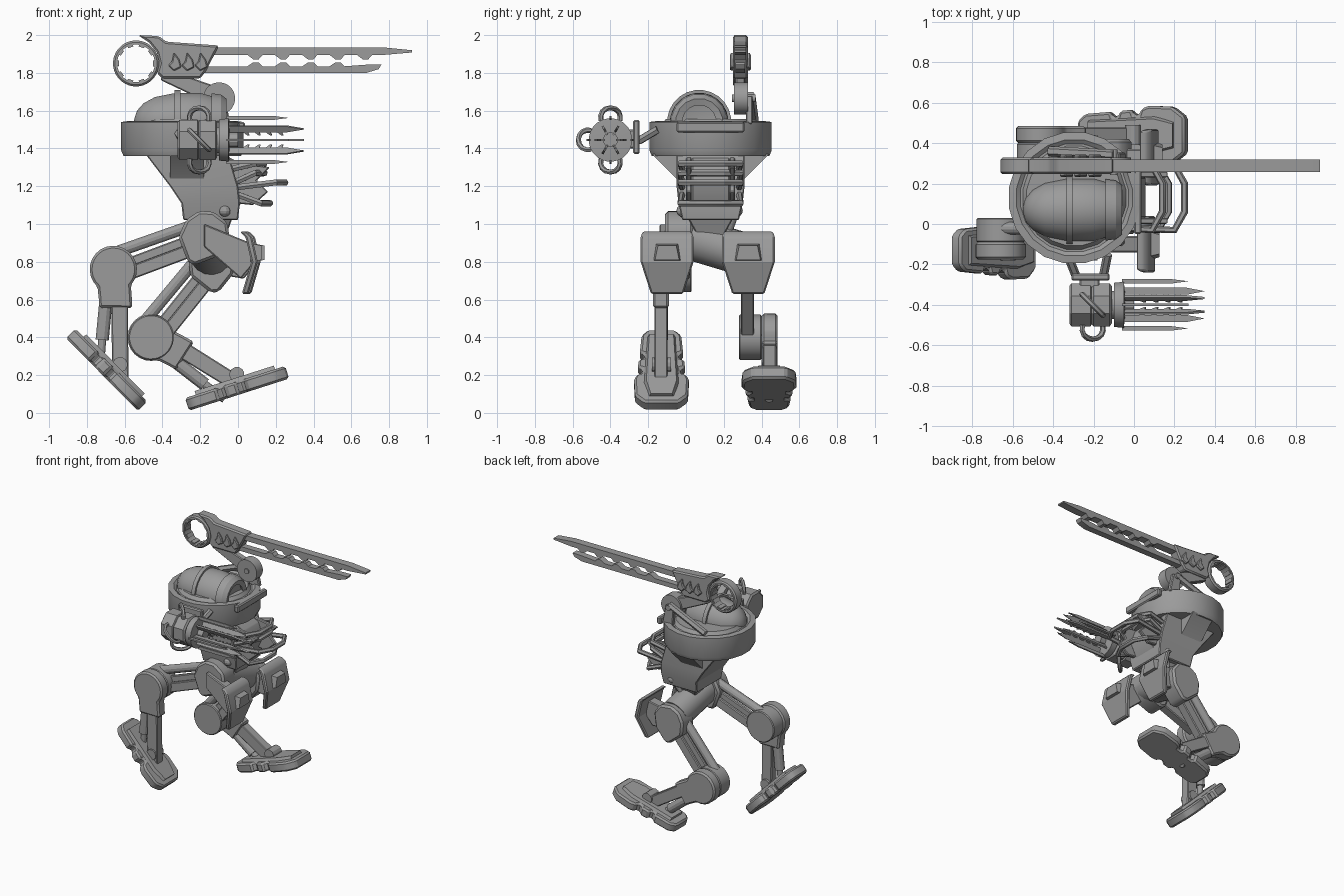
import bpy, bmesh, math
from mathutils import Vector, Quaternion

if "Cube" in bpy.data.objects:
    bpy.data.objects.remove(bpy.data.objects["Cube"])

grey = bpy.data.materials.new("plain_grey")
grey.diffuse_color = (0.33, 0.33, 0.33, 1)
grey.use_nodes = True
grey.node_tree.nodes["Principled BSDF"].inputs["Base Color"].default_value = grey.diffuse_color

def make(name, verts, faces, bevel=0.0):
    bm = bmesh.new()
    vs = [bm.verts.new(v) for v in verts]
    for f in faces:
        bm.faces.new([vs[i] for i in f])
    bmesh.ops.recalc_face_normals(bm, faces=bm.faces[:])
    me = bpy.data.meshes.new(name)
    bm.to_mesh(me)
    bm.free()
    me.materials.append(grey)
    ob = bpy.data.objects.new(name, me)
    bpy.context.collection.objects.link(ob)
    if bevel:
        m = ob.modifiers.new("bevel", 'BEVEL')
        m.width, m.segments, m.limit_method = bevel, 1, 'ANGLE'
    return ob

def loft(name, rings, bevel=0.0, wrap=False):
    n, k = len(rings[0]), len(rings)
    faces = [(a * n + i, a * n + (i + 1) % n, (a + 1) % k * n + (i + 1) % n, (a + 1) % k * n + i)
             for a in range(k if wrap else k - 1) for i in range(n)]
    if not wrap:
        faces += [tuple(range(n)), tuple(range((k - 1) * n, k * n))]
    return make(name, [v for r in rings for v in r], faces, bevel)

def prism(name, pts, y0, y1, bevel=0.006):
    return loft(name, [[(x, y, z) for x, z in pts] for y in (y0, y1)], bevel)

def box(name, x0, x1, y0, y1, z0, z1, bevel=0.008):
    return prism(name, [(x0, z0), (x1, z0), (x1, z1), (x0, z1)], y0, y1, bevel)

def tower(name, sections, bevel=0.006):
    return loft(name, [[(a, c, z), (b, c, z), (b, d, z), (a, d, z)] for z, a, b, c, d in sections], bevel)

def lathe(name, profile, origin, axis, n=24, wrap=False):
    q = Vector((0, 0, 1)).rotation_difference(Vector(axis).normalized())
    rings = [[Vector(origin) + q @ Vector((r * math.cos(t), r * math.sin(t), h))
              for t in (math.tau * (i + .5) / n for i in range(n))] for h, r in profile]
    return loft(name, rings, 0, wrap)

def rod(name, a, b, r, n=12):
    d = Vector(b) - Vector(a)
    return lathe(name, [(0, r), (d.length, r)], a, d, n)

def tube(name, pts, r):
    cu = bpy.data.curves.new(name, 'CURVE')
    cu.dimensions, cu.bevel_depth, cu.bevel_resolution, cu.use_fill_caps = '3D', r, 1, True
    sp = cu.splines.new('POLY')
    sp.points.add(len(pts) - 1)
    for p, c in zip(sp.points, pts):
        p.co = (*c, 1)
    cu.materials.append(grey)
    bpy.context.collection.objects.link(bpy.data.objects.new(name, cu))

def frame(a, b):
    """2D frame in the xz plane running from a to b, returns mapper and length"""
    a, u = Vector(a), Vector(b) - Vector(a)
    L = u.length
    u.normalize()
    v = Vector((-u.y, u.x))
    return (lambda s, t: tuple(a + u * s + v * t)), L

def circle(m, r, a0, a1, n):
    return [m(r * math.cos(a0 + (a1 - a0) * i / n), r * math.sin(a0 + (a1 - a0) * i / n)) for i in range(n + 1)]

# Legs: y is the plane between thigh and shin, s the outward side
def leg(tag, hip, knee, ankle, heel, toe, y, s, sx, sy):
    P = math.pi
    m, L = frame(knee, hip)
    at = lambda mm, u, v, yy: (lambda p: (p[0], yy, p[1]))(mm(u, v))
    prism(tag + "_thigh_beam", [m(0, -.085), m(L, -.085), m(L, -.015), m(0, -.015)], y - s * .11, y - s * .04)
    prism(tag + "_thigh_inset", [m(.1, -.02), m(L, -.02), m(L, .03), m(.1, .03)], y - s * .09, y - s * .06)
    rod(tag + "_thigh_rod", at(m, .04, .08, y - s * .07), at(m, L, .07, y - s * .07), .032)
    prism(tag + "_thigh_knee", circle(m, .12, 0, P * 1.9375, 31), y - s * .12, y)
    prism(tag + "_hip", [m(L + a, b) for a, b in ((-.13, -.1), (-.1, -.13), (.02, -.13), (.12, -.07), (.14, .02),
          (.09, .1), (.02, .13), (-.06, .11), (-.13, .04))], y - s * .13, y + s * .02, .015)
    # Shin with piston
    m, L = frame(knee, ankle)
    prism(tag + "_shin_housing", circle(m, .125, P * .25, P * 1.75, 18) + [m(.15, -.085), m(.2, -.085), m(.21, .09),
          m(.15, .09)], y, y + s * .085, .012)
    prism(tag + "_shin_bar", [m(.15, -.02), m(.15, .07), m(L, .05), m(L, -.035)], y + s * .008, y + s * .078)
    rod(tag + "_piston_rod", at(m, .12, -.045, y + s * .04), at(m, .5, -.095, y + s * .04), .022)
    rod(tag + "_piston_sleeve", at(m, .18, -.05, y + s * .04), at(m, .37, -.078, y + s * .04), .036)
    # Foot sole with side notches
    m, L = frame(heel, toe)
    half = [(0, .07), (.04, .105), (.17, .115), (.18, .09), (.21, .09), (.22, .12), (.28, .125), (.29, .1), (.32, .1),
            (.33, .13), (.37, .145), (.49, .14), (L, .09)]
    out = half + [(u, -w) for u, w in reversed(half)]
    yf = y + s * .04
    loft(tag + "_foot", [[(m(u, t)[0], yf + w, m(u, t)[1]) for u, w in out] for t in (-.035, .035)], .012)
    loft(tag + "_foot_top", [[at(m, u, t, yf + w * k) for u, w in ((.06, .08), (.4, .1), (.5, .07), (.5, -.07),
         (.4, -.1), (.06, -.08))] for t, k in ((.02, 1), (.055, .8))])
    rod(tag + "_ankle", at(m, .3, .07, yf - .05), at(m, .3, .07, yf + .05), .04)
    # Curved knee shield in front of the hip
    rows = [(.96, -.03, .13), (.93, 0, .14), (.80, .03, .14), (.63, -.02, .085)]
    loft(tag + "_shield", [[(sx + x - .035, sy - w, z), (sx + x, sy - w, z), (sx + x, sy + w, z), (sx + x - .035, sy + w, z)]
         for z, x, w in rows], .008)
    loft(tag + "_shield_boss", [[(sx + dx, sy + k * a, .85 + k * b) for a, b in ((-.08, -.05), (.08, -.05), (.06, .045), (-.06, .045))]
         for dx, k in ((0, 1), (.05, .8))])
    prism(tag + "_shield_arm", [(hip[0], hip[1] + .06), (sx - .01, .9), (sx, .78), (sx - .06, .71), (hip[0], hip[1] - .06)],
          sy - .04, sy + .04)

leg("near_leg", (-.18, .94), (-.66, .76), (-.63, .17), (-.885, .42), (-.505, .035), -.09, -1, .075, -.10)
leg("far_leg", (-.14, .80), (-.46, .40), (.02, .13), (-.27, .045), (.26, .215), .40, 1, .09, .33)
rod("pelvis", (-.17, -.06, .95), (-.14, .34, .83), .115, 16)

# Waist and leaning torso
tower("waist", [(.92, -.21, -.07, .07, .19), (1.03, -.26, -.03, .01, .25)])
tower("torso", [(1.02, -.29, 0, -.02, .28), (1.11, -.3, .01, -.04, .3), (1.2, -.36, 0, -.05, .31), (1.37, -.49, -.05, -.05, .31)])
for s in (-1, 1):
    f = lambda y, z: [(-.36, .13 + s * y, z), (-.18, .13 + s * y, z)]
    loft("torso_flare", [[f(y, z)[i] for y, z in ((.16, 1.2), (.18, 1.24), (.31, 1.37), (.16, 1.37))] for i in (0, 1)])
    lathe("waist_ball", [(.032 * math.sin(a), .032 * math.cos(a)) for a in (-1.5, -1, -.5, 0, .5, 1, 1.5)],
          (-.07, .125 + s * .145, 1.07), (0, 0, 1), 12)
    rod("waist_strut", (-.07, .125 + s * .145, 1.07), (-.14, .125 + s * .09, .92), .016)
    prism("chest_fin", [(-.06, 1.36), (0, 1.33), (.17, 1.3), (.1, 1.23), (.16, 1.17), (.08, 1.1), (-.02, 1.11)],
          .13 + s * .1, .13 + s * .13)
prism("chest_core", [(-.06, 1.36), (.02, 1.31), (.06, 1.2), (.0, 1.08)], .03, .23)
# Looped tubes on the chest
for z, x, dz in ((1.32, .14, -.03), (1.22, .25, -.03), (1.27, .14, -.06), (1.11, .17, .06)):
    tube("chest_hoop", [(-.04, -.02, z + dz), (x - .05, -.03, z), (x, .06, z), (x, .2, z), (x - .05, .29, z), (-.04, .28, z + dz)], .018)

# Round hull, deck and canopy
C = (-.295, .13, 0)
lathe("hull", [(1.36, .27), (1.36, .315), (1.39, .328), (1.54, .328), (1.545, .29), (1.53, .27)], C, (0, 0, 1), 20)
box("hull_front_plate", .0, .037, -.05, .31, 1.485, 1.54)
lathe("deck", [(1.5, .28), (1.555, .24)], C, (0, 0, 1), 20)
lathe("canopy", [(-.55, .012), (-.535, .06), (-.5, .1), (-.44, .133), (-.33, .155), (-.2, .155), (-.13, .135), (-.09, .1), (-.1, .05)],
      (0, .07, 1.54), (1, 0, 0), 24)
lathe("canopy_ridge", [(-.335, .14), (-.335, .17), (-.305, .17), (-.305, .14)], (0, .07, 1.54), (1, 0, 0), 24, True)
lathe("canopy_collar", [(-.14, .12), (-.14, .155), (-.09, .148), (-.06, .125), (-.07, .09)], (0, .07, 1.54), (1, 0, 0), 16, True)

# Side gun: mount, body, handles, collars
gy, gz = -.40, 1.445
box("gun_mount", -.31, -.12, -.28, -.245, 1.37, 1.55)
for x in (-.29, -.15):
    tube("gun_mount_strut", [(x, -.25, 1.44), (x + (.02 if x > -.2 else -.04), -.15, 1.5)], .022)
box("gun_neck", -.27, -.17, -.32, -.26, 1.4, 1.5)
lathe("gun_body", [(-.32, .1), (-.31, .115), (-.215, .115), (-.21, .105), (-.2, .115), (-.12, .115), (-.11, .1)],
      (0, gy, gz), (1, 0, 0), 8)
lathe("gun_collar", [(-.13, .07), (-.1, .07), (-.1, .11), (-.05, .115), (-.045, .06)], (0, gy, gz), (1, 0, 0), 24)
X = Vector((1, 0, 0))
for k in (1, 2, 3):
    q = Quaternion(X, k * math.pi / 2)
    pts = []
    for i in range(9):
        a = math.pi * i / 8
        w = .05 * math.cos(a) * (1 + .3 * math.sin(a))
        pts.append(Vector((-.205, gy, gz)) + q @ Vector((w, .1 + .07 * math.sin(a), w)))
    tube("gun_handle", pts, .014)
# Barrel blades: long inner ring and short outer ring
def fins(name, count, r0, r1, tip):
    for k in range(count):
        q = Quaternion(X, math.tau * k / count)
        pr = ((-.06, r0), (tip - .09, r0), (tip, (r0 + r1) / 2), (tip - .09, r1), (-.06, r1))
        loft(name, [[Vector((0, gy, gz)) + q @ Vector((x, r, t)) for x, r in pr] for t in (-.006, .006)])
fins("long_barrel_blade", 6, .05, .085, .35)
fins("short_barrel_blade", 4, .105, .128, .27)
for k in range(6):
    q = Quaternion(X, math.tau * k / 6)
    for x in (.02, .08, .14, .2):
        prong = [(x, .055), (x + .03, .03), (x + .04, .03), (x + .03, .055)]
        loft("barrel_tooth", [[Vector((0, gy, gz)) + q @ Vector((a, r, t)) for a, r in prong] for t in (-.005, .005)])
rod("gun_core", (-.06, gy, gz), (.0, gy, gz), .04)

# Overhead saw: ring, housing, two toothed blades
by = .288
R = (-.54, by, 1.85)
lathe("saw_ring", [(-.04, .1), (-.04, .112), (-.03, .122), (.03, .122), (.04, .112), (.04, .1)], R, (0, 1, 0), 32, True)
for k in range(10):
    m, _ = frame((R[0], R[2]), (R[0] + math.cos(k * .628), R[2] + math.sin(k * .628)))
    prism("ring_tooth", [m(.09, -.015), m(.105, -.015), m(.105, .015), m(.09, .015)], by - .035, by + .035, 0)
prism("saw_housing", [(-.53, 2.0), (-.42, 1.995), (-.38, 1.965), (-.1, 1.945), (-.17, 1.81), (-.2, 1.77), (-.4, 1.77),
      (-.43, 1.8), (-.415, 1.85), (-.43, 1.91), (-.47, 1.96)], by - .04, by + .04, .01)
for x in (-.34, -.27, -.2):
    prism("housing_rib", [(x - .03, 1.84), (x, 1.81), (x + .04, 1.83), (x + .03, 1.87), (x, 1.91), (x - .01, 1.86)], by - .055, by + .055)
def teeth(cs, base, tip):
    return [p for c in cs for p in ((c - .03, base), (c, tip), (c + .03, tip), (c + .05, base))]
cs = [.08 + .145 * i for i in range(5)]
up = [(-.15, 1.935), (.77, 1.935), (.92, 1.92), (.92, 1.908), (.77, 1.895)] + teeth(cs, 1.895, 1.872)[::-1] + [(-.15, 1.895)]
prism("upper_blade", up, by - .03, by + .03, 0)
low = [(-.18, 1.80), (.68, 1.80), (.745, 1.82), (.76, 1.845), (.7, 1.845)] + teeth(cs[:4], 1.835, 1.855)[::-1] + [(-.18, 1.835)]
prism("lower_blade", low, by - .025, by + .025, 0)
# Saw arm and its supports
m, L = frame((-.4, 1.79), (-.1, 1.67))
prism("saw_arm", [m(0, -.03), m(L, -.05), m(L, .05), m(0, .035)], by - .025, by + .025)
rod("saw_arm_joint", (-.1, by - .035, 1.665), (-.1, by + .04, 1.665), .085, 24)
rod("saw_arm_pin", (-.1, by - .045, 1.665), (-.1, by + .08, 1.665), .02)
prism("saw_arm_post", [(-.14, 1.66), (-.07, 1.68), (-.04, 1.53), (-.13, 1.53)], by + .03, by + .065)
tube("saw_arm_brace", [(-.1, by + .055, 1.68), (-.42, .36, 1.55)], .025)

# Smooth round surfaces, keep hard edges
bpy.ops.object.select_all(action='SELECT')
bpy.context.view_layer.objects.active = bpy.data.objects["pelvis"]
bpy.ops.object.convert(target='MESH')
bpy.ops.object.shade_smooth_by_angle(angle=math.radians(25))
